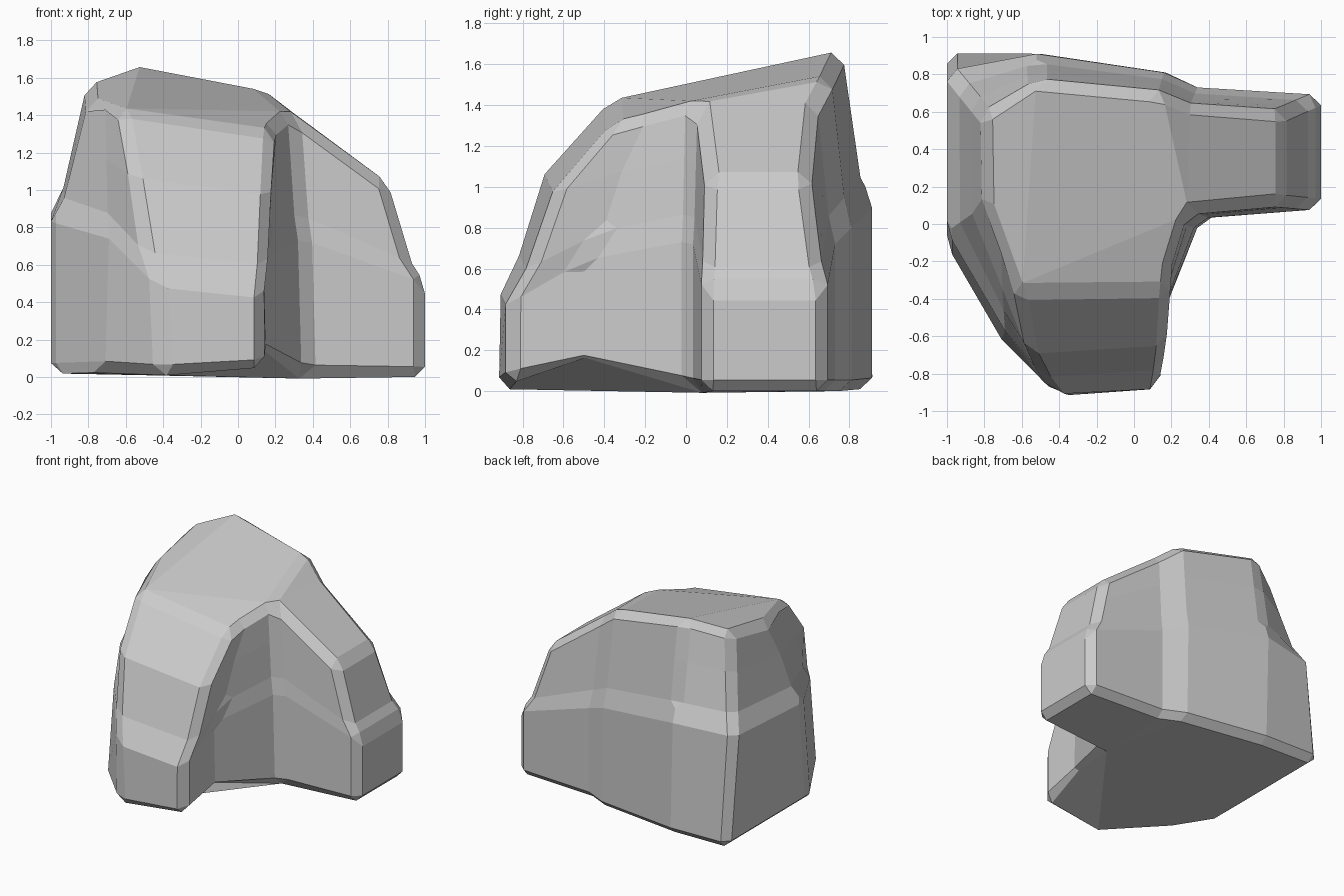
import bpy, bmesh
from mathutils import Vector

# Boulder corners, counter-clockwise from above: base, waist, crown, shoulder bulge (forward)
columns = [
    ((-1.00, -0.12, 0.02), (-1.00, -0.04, 0.83), (-0.80, 0.10, 1.47), 0.00),   # left
    ((-0.71, -0.62, 0.03), (-0.69, -0.57, 0.74), (-0.71, -0.15, 1.43), 0.04),  # left front
    ((-0.40, -0.92, 0.01), (-0.43, -0.91, 0.48), (-0.63, -0.37, 1.43), 0.10),  # leg left
    ((0.14, -0.88, 0.04), (0.14, -0.88, 0.42), (0.19, -0.36, 1.31), 0.08),     # leg right
    ((0.15, -0.50, 0.12), (0.14, -0.50, 0.64), (0.21, -0.18, 1.36), 0.02),     # leg inside
    ((0.36, 0.03, 0.01), (0.34, 0.03, 0.74), (0.28, 0.05, 1.42), 0.00),        # inner corner
    ((1.00, 0.08, 0.00), (1.00, 0.08, 0.50), (0.80, 0.10, 1.04), 0.00),        # arm front
    ((1.00, 0.69, 0.00), (1.00, 0.69, 0.50), (0.80, 0.60, 1.04), 0.00),        # arm back
    ((0.34, 0.73, 0.00), (0.34, 0.73, 0.72), (0.30, 0.64, 1.41), 0.00),        # back notch
    ((0.17, 0.81, 0.00), (0.16, 0.81, 0.80), (0.13, 0.71, 1.54), 0.00),        # notch upper
    ((-0.50, 0.91, 0.01), (-0.52, 0.91, 0.90), (-0.52, 0.77, 1.67), 0.00),     # back peak
    ((-1.00, 0.92, 0.02), (-1.00, 0.82, 0.88), (-0.81, 0.58, 1.57), 0.00),     # back left
]

bm = bmesh.new()
rings = [[], [], [], [], []]
for base, waist, crown, bulge in columns:
    w, c = Vector(waist), Vector(crown)
    # Ledge steps in just above the waist, shoulder rounds up to the crown
    ledge = w.lerp(c, 0.35)
    ledge.z = w.z + (c.z - w.z) * 0.2
    ledge.y -= bulge
    shoulder = (ledge + c) / 2 + Vector((0, -bulge, bulge * 0.2))
    for ring, co in zip(rings, (base, waist, ledge, shoulder, crown)):
        ring.append(bm.verts.new(co))

# Side walls
n = len(columns)
for low, high in zip(rings, rings[1:]):
    for i in range(n):
        j = (i + 1) % n
        bm.faces.new((low[i], low[j], high[j], high[i]))

# Matching patches for the crown and the underside
patches = [(0, 1, 2), (0, 2, 10, 11), (2, 3, 4, 5), (2, 5, 9, 10), (5, 8, 9), (5, 6, 7, 8)]
for p in patches:
    bm.faces.new([rings[-1][i] for i in p])
    bm.faces.new([rings[0][i] for i in reversed(p)])
bmesh.ops.recalc_face_normals(bm, faces=bm.faces)

mesh = bpy.data.meshes.new("boulder")
bm.to_mesh(mesh)
bm.free()
boulder = bpy.data.objects.new("boulder", mesh)
bpy.context.collection.objects.link(boulder)

# Chipped edges
bevel = boulder.modifiers.new("chipped_edges", 'BEVEL')
bevel.width = 0.055
bevel.segments = 1
bevel.limit_method = 'ANGLE'
bevel.angle_limit = 0.5
bevel.use_clamp_overlap = False
